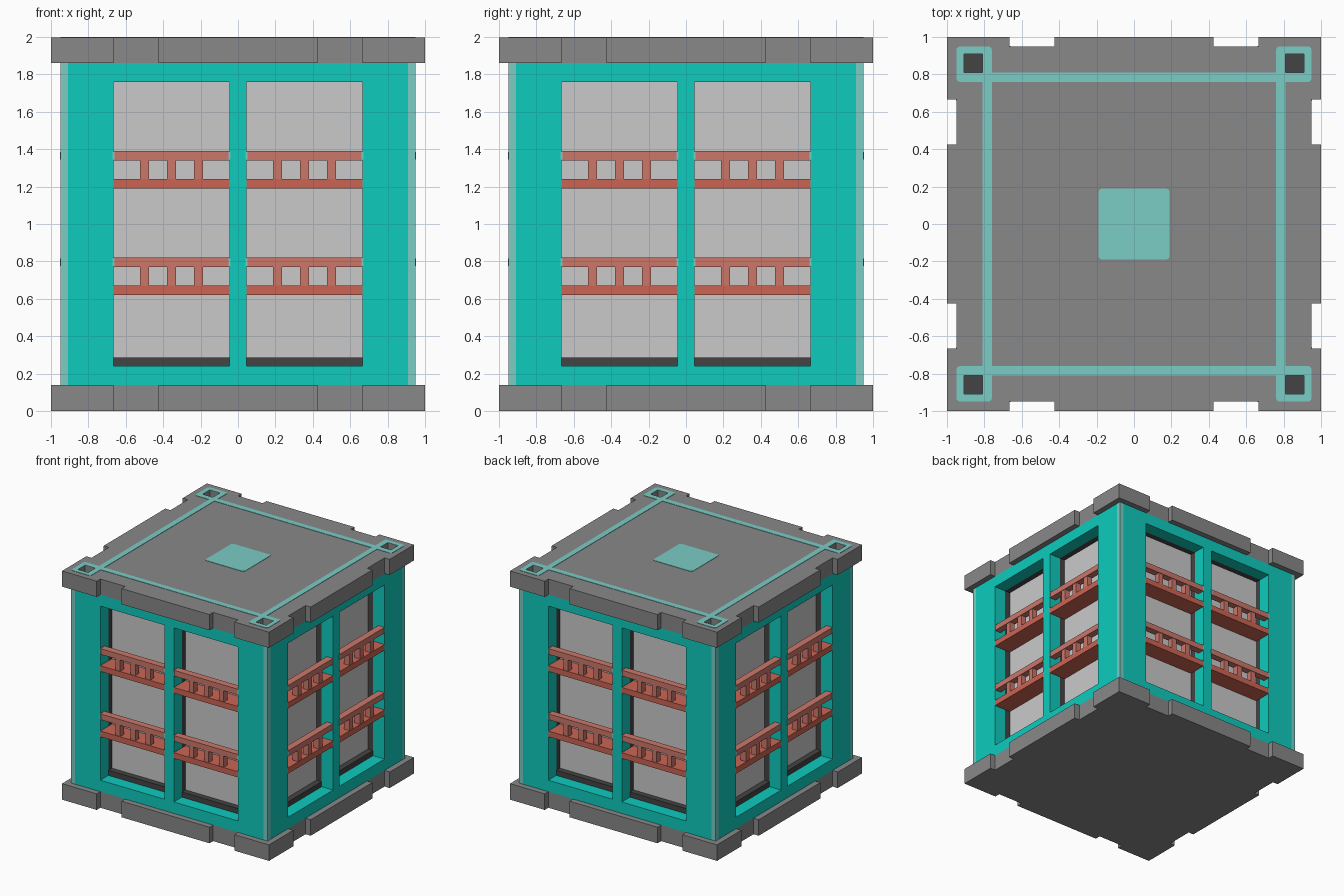
import bpy, bmesh, math
from mathutils import Matrix

if "Cube" in bpy.data.objects:
    bpy.data.objects.remove(bpy.data.objects["Cube"])


def material(name, hexcode):
    def lin(c):
        return c / 12.92 if c <= 0.04045 else ((c + 0.055) / 1.055) ** 2.4
    m = bpy.data.materials.new(name)
    rgb = [lin(int(hexcode[i:i + 2], 16) / 255) for i in (0, 2, 4)]
    m.diffuse_color = (*rgb, 1)
    m.use_nodes = True
    m.node_tree.nodes["Principled BSDF"].inputs["Base Color"].default_value = m.diffuse_color
    return m


TEAL = material("teal", "0ECBBE")
PALE = material("pale teal", "7BCCC5")
GREY = material("mid grey", "888888")
DARK = material("dark grey", "444444")
PANE = material("light grey", "CACACA")
CORAL = material("coral", "CB6553")
SALMON = material("pale coral", "CC776B")


def finish(bm, name, mat):
    bmesh.ops.recalc_face_normals(bm, faces=bm.faces)
    me = bpy.data.meshes.new(name)
    bm.to_mesh(me)
    bm.free()
    me.materials.append(mat)
    ob = bpy.data.objects.new(name, me)
    bpy.context.collection.objects.link(ob)
    return ob


def boxes(name, mat, extents):
    """One object made of boxes given as (x0, x1, y0, y1, z0, z1)."""
    bm = bmesh.new()
    for x0, x1, y0, y1, z0, z1 in extents:
        m = Matrix.Translation(((x0 + x1) / 2, (y0 + y1) / 2, (z0 + z1) / 2))
        m = m @ Matrix.Diagonal((x1 - x0, y1 - y0, z1 - z0, 1))
        bmesh.ops.create_cube(bm, size=1, matrix=m)
    return finish(bm, name, mat)


def panel(name, mat, us, vs, keep, w0, w1, upright=False, round_at=None):
    """Plate cut from a grid: keep(u, v) says which cells are solid."""
    bm = bmesh.new()
    nu, nv = len(us) - 1, len(vs) - 1
    solid = {(i, j) for i in range(nu) for j in range(nv)
             if keep((us[i] + us[i + 1]) / 2, (vs[j] + vs[j + 1]) / 2)}
    cache = {}

    def vert(i, j, w):
        if (i, j, w) not in cache:
            p = (us[i], w, vs[j]) if upright else (us[i], vs[j], w)
            cache[i, j, w] = bm.verts.new(p)
        return cache[i, j, w]

    for i, j in solid:
        ring = [(i, j), (i + 1, j), (i + 1, j + 1), (i, j + 1)]
        near = [(i, j - 1), (i + 1, j), (i, j + 1), (i - 1, j)]
        for w in (w0, w1):
            bm.faces.new([vert(*p, w) for p in ring])
        for k in range(4):
            if near[k] not in solid:
                a, b = ring[k], ring[(k + 1) % 4]
                bm.faces.new([vert(*a, w0), vert(*b, w0), vert(*b, w1), vert(*a, w1)])
    bmesh.ops.recalc_face_normals(bm, faces=bm.faces)
    bmesh.ops.dissolve_limit(bm, angle_limit=0.01, verts=bm.verts, edges=bm.edges)
    if round_at:
        es = [e for e in bm.edges
              if abs(e.verts[0].co.z - e.verts[1].co.z) > 0.001
              and any(abs(abs(c) - round_at) < 0.001 for c in e.verts[0].co.xy)]
        bmesh.ops.bevel(bm, geom=es, offset=0.02, segments=3, profile=0.5, affect='EDGES')
    return finish(bm, name, mat)


def mirrored(vals):
    return sorted({s * v for v in vals for s in (-1, 1)})


def four_sides(ob):
    """Repeat a front part on the other three sides."""
    for k in range(1, 4):
        c = ob.copy()
        c.name = f"{ob.name}_{k + 1}"
        c.rotation_euler.z = k * math.pi / 2
        bpy.context.collection.objects.link(c)


# Notched slabs, the top one with corner sockets
def in_slab(u, v):
    a, b = sorted((abs(u), abs(v)))
    return not (b > 0.95 and 0.425 < a < 0.665)


def socket(u, v):
    return 0.81 < abs(u) < 0.91 and 0.81 < abs(v) < 0.91


TOP = 1.997
grid = mirrored([1, 0.95, 0.91, 0.81, 0.665, 0.425])
panel("bottom_slab", GREY, grid, grid, in_slab, 0, 0.14)
panel("top_slab", GREY, grid, grid,
      lambda u, v: in_slab(u, v) and not socket(u, v), 1.86, TOP)
boxes("socket_floors", DARK, [(x - 0.055, x + 0.055, y - 0.055, y + 0.055, 1.87, 1.91)
                              for x in (-0.86, 0.86) for y in (-0.86, 0.86)])


# Pale roof inlay: corner squares joined by lines, and a centre square
def in_inlay(u, v):
    a, b = sorted((abs(u), abs(v)))
    return not socket(u, v) and (a > 0.76 or 0.76 < b < 0.81)


g = mirrored([0.95, 0.91, 0.81, 0.76])
panel("roof_inlay", PALE, g, g, in_inlay, TOP, 2, round_at=0.95)
g = mirrored([0.19])
panel("roof_centre_square", PALE, g, g, lambda u, v: True, TOP, 2, round_at=0.19)

# Window panes as one inner block
boxes("window_panes", PANE, [(-0.79, 0.79, -0.79, 0.79, 0.14, 1.86)])

# Walls, dark inner frames and corner strips
us = mirrored([0.91, 0.665, 0.045])
four_sides(panel("wall", TEAL, us, [0.14, 0.24, 1.76, 1.86],
                 lambda u, v: not (0.045 < abs(u) < 0.665 and 0.24 < v < 1.76),
                 -0.95, -0.84, upright=True))
us = mirrored([0.80, 0.665, 0.045])
four_sides(panel("inner_frame", DARK, us, [0.14, 0.285, 1.76, 1.86],
                 lambda u, v: not (0.045 < abs(u) < 0.665 and 0.285 < v < 1.76),
                 -0.84, -0.785, upright=True))
four_sides(boxes("corner_strip", PALE, [(-0.95, -0.91, -0.95, -0.91, 0.14, 1.86)]))

# Balconies: floor, top rail, posts and rail end caps
floors, rails, caps = [], [], []
for cx in (-0.355, 0.355):
    x0, x1 = cx - 0.31, cx + 0.31
    for z in (0.62, 1.19):
        floors.append((x0, x1, -0.95, -0.79, z, z + 0.05))
        rails.append((x0, x1, -0.95, -0.89, z + 0.15, z + 0.20))
        for d in (-0.145, 0, 0.145):
            rails.append((cx + d - 0.024, cx + d + 0.024, -0.945, -0.895, z + 0.05, z + 0.15))
        for x in (x0, x1):
            caps.append((x - 0.005, x + 0.005, -0.953, -0.89, z + 0.155, z + 0.195))
four_sides(boxes("balcony_floors", CORAL, floors))
four_sides(boxes("balcony_railings", SALMON, rails))
four_sides(boxes("rail_end_caps", PALE, caps))
